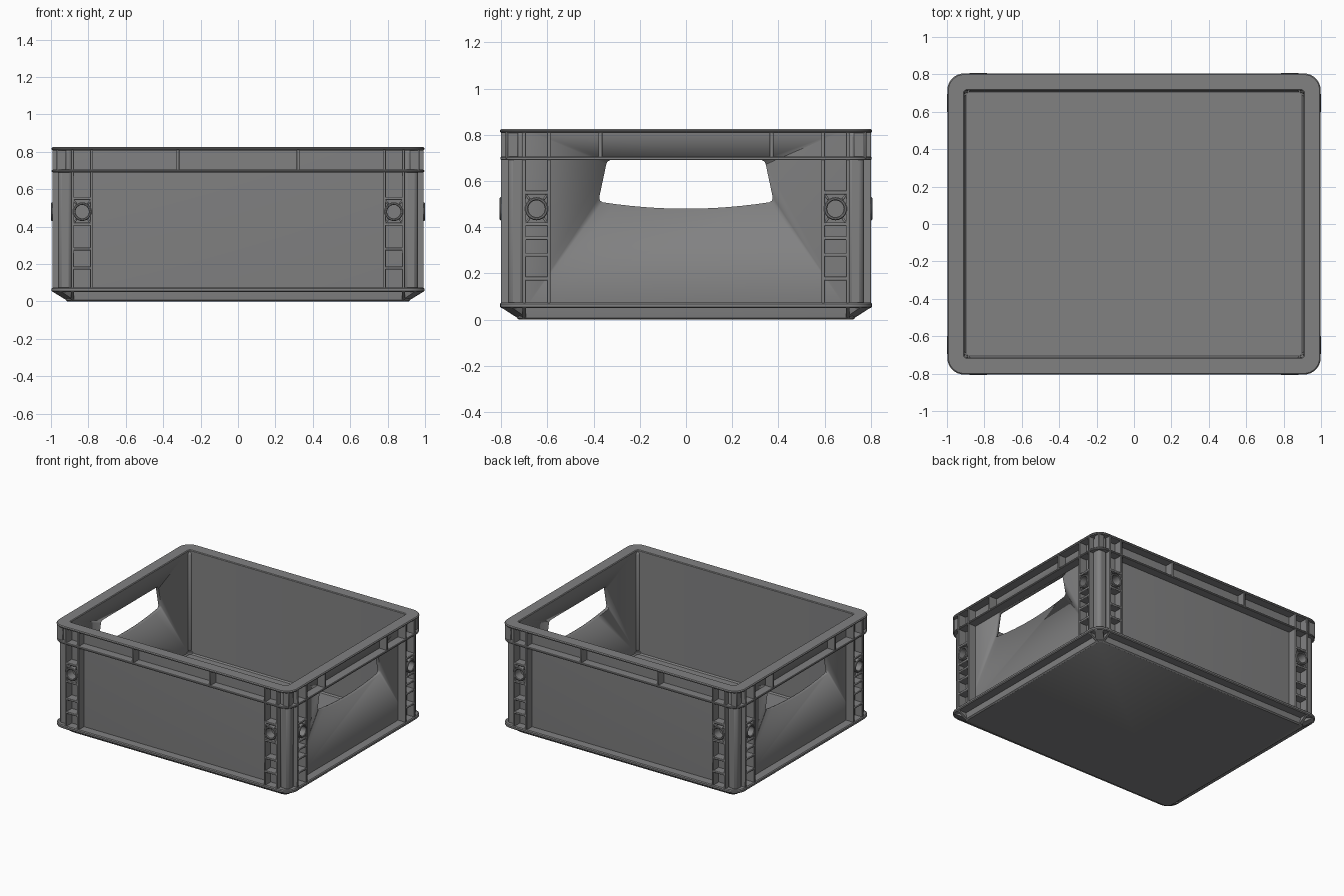
import bpy, bmesh, math
from mathutils import Vector, Matrix

old = bpy.data.objects.get("Cube")
if old:
    bpy.data.objects.remove(old, do_unlink=True)

grey = bpy.data.materials.new("grey plastic")
grey.use_nodes = True
COLOUR = (0.22, 0.22, 0.222, 1)
grey.diffuse_color = COLOUR
grey.node_tree.nodes["Principled BSDF"].inputs["Base Color"].default_value = COLOUR

HX, HY, H = 0.998, 0.805, 0.825        # outer half sizes and height
WX, WY = 0.93, 0.737                   # outer wall faces
IX, IY = 0.906, 0.713                  # inner wall faces


def rounded(hx, hy, r, z, n=8):
    """Rounded rectangle loop at height z."""
    pts = []
    for q, (sx, sy) in enumerate([(1, 1), (-1, 1), (-1, -1), (1, -1)]):
        for i in range(n + 1):
            a = (q + i / n) * math.pi / 2
            pts.append(Vector((sx * (hx - r) + r * math.cos(a),
                               sy * (hy - r) + r * math.sin(a), z)))
    return pts


def loft(bm, loops, closed=False):
    """Skin a list of loops, capping the ends or closing into a tube ring."""
    rows = [[bm.verts.new(p) for p in loop] for loop in loops]
    pairs = list(zip(rows, rows[1:]))
    if closed:
        pairs.append((rows[-1], rows[0]))
    else:
        bm.faces.new(rows[0])
        bm.faces.new(rows[-1])
    n = len(rows[0])
    for a, b in pairs:
        for i in range(n):
            j = (i + 1) % n
            bm.faces.new((a[i], a[j], b[j], b[i]))


def finish(name, bm, mirror=False, bevel=0.0):
    bmesh.ops.recalc_face_normals(bm, faces=bm.faces)
    mesh = bpy.data.meshes.new(name)
    bm.to_mesh(mesh)
    bm.free()
    mesh.materials.append(grey)
    ob = bpy.data.objects.new(name, mesh)
    bpy.context.collection.objects.link(ob)
    bpy.ops.object.select_all(action='DESELECT')
    ob.select_set(True)
    bpy.context.view_layer.objects.active = ob
    bpy.ops.object.shade_smooth_by_angle(angle=math.radians(35))
    if bevel:
        mod = ob.modifiers.new("soft edges", 'BEVEL')
        mod.width = bevel
        mod.segments = 2
    if mirror:
        mod = ob.modifiers.new("four corners", 'MIRROR')
        mod.use_axis = (True, True, False)
        mod.use_mirror_merge = False
    return ob


def flange(name, z0, z1, inset, soft):
    """Horizontal ring running around the whole crate."""
    hx, hy, r = HX - inset, HY - inset, 0.09
    bm = bmesh.new()
    loft(bm, [rounded(IX + 0.01, IY + 0.01, 0.02, z0),
              rounded(hx - soft, hy - soft, r - soft, z0),
              rounded(hx, hy, r, z0 + soft),
              rounded(hx, hy, r, z1 - soft),
              rounded(hx - soft, hy - soft, r - soft, z1),
              rounded(IX + 0.006, IY + 0.006, 0.02, z1),
              rounded(IX, IY, 0.015, z1 - 0.006)], closed=True)
    return finish(name, bm)


# Tub: floor and four thin walls
bm = bmesh.new()
loft(bm, [rounded(0.912, 0.722, 0.04, 0), rounded(0.922, 0.732, 0.045, 0.008),
          rounded(WX, WY, 0.05, 0.06), rounded(WX, WY, 0.05, H - 0.005),
          rounded(IX, IY, 0.015, H - 0.005), rounded(IX, IY, 0.015, 0.05),
          rounded(IX - 0.008, IY - 0.008, 0.015, 0.04)])
tub = finish("tub", bm)

# Hand holes through both short walls
outline = [(0.345, 0.672), (0.34, 0.684), (0.328, 0.69)]
outline += [(-y, z) for y, z in reversed(outline)]
lower = [(-0.375, 0.53), (-0.372, 0.515), (-0.36, 0.508)]
outline += lower
outline += [(y, 0.48 + 0.028 * (y / 0.36) ** 2) for y in
            [-0.36 + 0.06 * i for i in range(1, 12)]]
outline += [(-y, z) for y, z in reversed(lower)]
bm = bmesh.new()
loft(bm, [[Vector((x, y, z)) for y, z in outline] for x in (-1.2, 1.2)])
cutter = finish("hand_hole_cutter", bm)
cutter.hide_render = True
cut = tub.modifiers.new("hand holes", 'BOOLEAN')
cut.operation = 'DIFFERENCE'
cut.solver = 'EXACT'
cut.object = cutter
bpy.context.view_layer.objects.active = tub
bpy.ops.object.modifier_apply(modifier=cut.name)
bpy.data.objects.remove(cutter, do_unlink=True)

# Rim flanges and the lip above the base
flange("top_rim", 0.808, H, 0, 0.006)
flange("lower_rim", 0.69, 0.705, 0.002, 0.004)
flange("base_lip", 0.05, 0.075, 0.001, 0.006)


# Ribs, built on one quadrant and mirrored; u runs along a wall, v points out
def long_side(u, v, z):
    return Vector((u, -v, z))


def short_side(u, v, z):
    return Vector((v, -u, z))


def box(bm, place, u, v, z, tilt=0.0):
    """Box from (min, max) ranges, optionally tilted in the wall plane."""
    cu, cv, cz = [(a + b) / 2 for a, b in (u, v, z)]
    du, dv, dz = [(b - a) / 2 for a, b in (u, v, z)]
    verts = bmesh.ops.create_cube(bm, size=2)["verts"]
    turn = Matrix.Rotation(tilt, 3, 'Y')
    for vert in verts:
        p = turn @ Vector((vert.co.x * du, vert.co.y * dv, vert.co.z * dz))
        vert.co = place(cu + p.x, cv + p.y, cz + p.z)


def ring(bm, place, u, z, v0, v1, outer=0.05, inner=0.036, n=24):
    loops = []
    for r, v in ((outer, v0), (outer, v1 - 0.004), (outer - 0.004, v1),
                 (inner + 0.004, v1), (inner, v1 - 0.004), (inner, v0)):
        loops.append([place(u + r * math.cos(2 * math.pi * i / n), v,
                            z + r * math.sin(2 * math.pi * i / n)) for i in range(n)])
    loft(bm, loops, closed=True)


def wall_ribs(name, place, wall, out, inner_u, outer_u, rim_u, corner_u, shelves):
    t = 0.008
    v = (wall - 0.01, out)
    mid = (inner_u + outer_u) / 2
    bm = bmesh.new()
    # Uprights either side of the pocket column, and the rim dividers
    for u in (inner_u, outer_u):
        box(bm, place, (u - t, u + t), v, (0.06, 0.815))
    box(bm, place, (rim_u - t, rim_u + t), v, (0.695, 0.815))
    box(bm, place, (corner_u - 0.005, corner_u + 0.005),
        (wall - 0.01, out - 0.022), (0.695, 0.815))
    # Shelves between the pockets
    for z in shelves:
        box(bm, place, (inner_u, outer_u), v, (z - t, z + t))
    # Four short braces around the round boss
    for su in (-1, 1):
        for sz in (-1, 1):
            u, z = mid + su * 0.04, 0.48 + sz * 0.053
            box(bm, place, (u - 0.018, u + 0.018), (wall - 0.01, out - 0.002),
                (z - 0.005, z + 0.005), tilt=-su * sz * math.radians(53))
    finish(name, bm, mirror=True, bevel=0.004)
    bm = bmesh.new()
    ring(bm, place, mid, 0.48, wall - 0.01, out + 0.007)
    finish(name.replace("ribs", "bosses"), bm, mirror=True)


wall_ribs("long_wall_ribs", long_side, WY, HY - 0.005, 0.782, 0.884, 0.322, 0.962,
          (0.55, 0.413, 0.281, 0.178))
wall_ribs("short_wall_ribs", short_side, WX, HX - 0.005, 0.594, 0.699, 0.37, 0.775,
          (0.55, 0.413, 0.352, 0.281, 0.178))

# Rounded corner posts
bm = bmesh.new()
box(bm, long_side, (0.885, 0.962), (0.695, 0.77), (0.055, 0.815))
finish("corner_posts", bm, mirror=True, bevel=0.022)

# Sloping gussets joining the base to the lip at each corner
bm = bmesh.new()


def fin(inner, outer, thick):
    """Triangular web from the base edge out to the lip."""
    tri = [Vector((*inner, 0.002)), Vector((*outer, 0.054)), Vector((*inner, 0.06))]
    loft(bm, [[p - thick for p in tri], [p + thick for p in tri]])


fin((0.884, -0.72), (0.884, -HY + 0.003), Vector((0.008, 0, 0)))
fin((0.91, -0.699), (HX - 0.003, -0.699), Vector((0, 0.008, 0)))
fin((0.89, -0.70), (HX - 0.03, -HY + 0.03), Vector((0.02, 0.02, 0)))
finish("base_gussets", bm, mirror=True)
